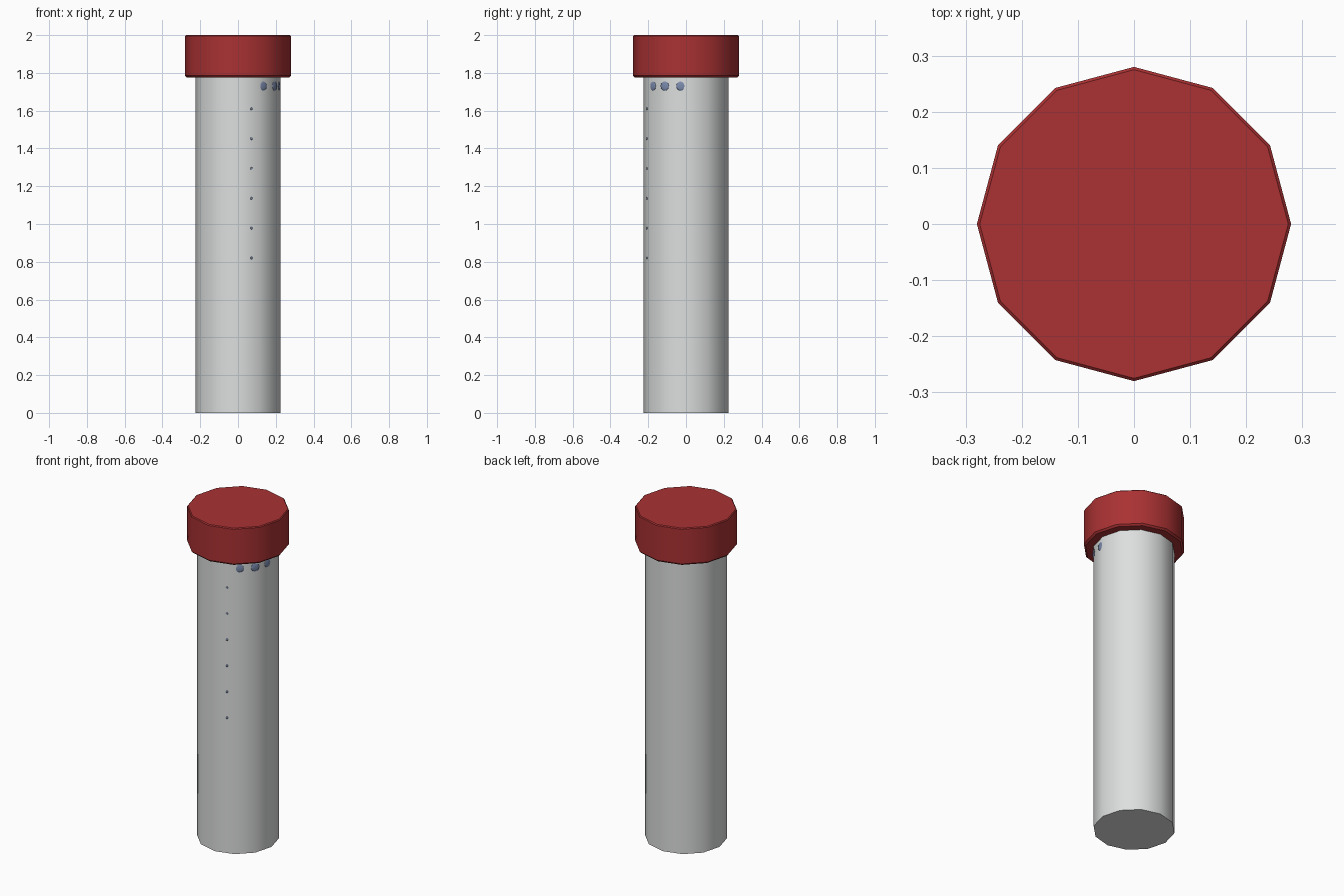
import bpy, bmesh, math
from mathutils import Matrix

if "Cube" in bpy.data.objects:
    bpy.data.objects.remove(bpy.data.objects["Cube"])


def material(name, rgb):
    m = bpy.data.materials.new(name)
    m.diffuse_color = (*rgb, 1)
    m.use_nodes = True
    m.node_tree.nodes["Principled BSDF"].inputs["Base Color"].default_value = m.diffuse_color
    return m


WHITE = material("pale grey", (0.72, 0.74, 0.73))
RED = material("dark red", (0.40, 0.031, 0.033))
BLUE = material("slate blue", (0.20, 0.26, 0.42))
SIDES = 12
R = 0.225


def finish(bm, name, mat, smooth_angle=None):
    bmesh.ops.recalc_face_normals(bm, faces=bm.faces[:])
    me = bpy.data.meshes.new(name)
    bm.to_mesh(me)
    bm.free()
    me.materials.append(mat)
    ob = bpy.data.objects.new(name, me)
    bpy.context.collection.objects.link(ob)
    if smooth_angle:
        bpy.ops.object.select_all(action='DESELECT')
        ob.select_set(True)
        bpy.context.view_layer.objects.active = ob
        bpy.ops.object.shade_smooth_by_angle(angle=math.radians(smooth_angle))
    return ob


def lathe(name, profile, mat):
    """Closed twelve-sided solid from (radius, height) points."""
    bm = bmesh.new()
    rings = []
    for r, z in profile:
        rings.append([bm.verts.new((r * math.cos(k * math.tau / SIDES),
                                    r * math.sin(k * math.tau / SIDES), z))
                      for k in range(SIDES)])
    for a, b in zip(rings, rings[1:]):
        for k in range(SIDES):
            n = (k + 1) % SIDES
            bm.faces.new((a[k], a[n], b[n], b[k]))
    bm.faces.new(rings[0])
    bm.faces.new(rings[-1])
    return finish(bm, name, mat, 40)


def dots(name, places, half_width, half_height):
    """Flattened beads barely rising from the tube wall."""
    bm = bmesh.new()
    for deg, z in places:
        off = math.radians((deg % 30) - 15)
        rad = R * math.cos(math.pi / SIDES) / math.cos(off)
        mtx = (Matrix.Rotation(math.radians(deg), 4, 'Z')
               @ Matrix.Translation((rad, 0, z))
               @ Matrix.Diagonal((0.004, half_width, half_height, 1)))
        bmesh.ops.create_icosphere(bm, subdivisions=2, radius=1, matrix=mtx)
    return finish(bm, name, BLUE, 60)


# Long tube and its overhanging cap
lathe("tube", [(R, 0), (R, 1.80)], WHITE)
lathe("cap", [(0.27, 1.775), (0.28, 1.785), (0.28, 1.995), (0.275, 2.0)], RED)

# Row of spots below the cap and faint graduation marks down the front
dots("spots", [(-53, 1.73), (-30, 1.73), (-7, 1.73)], 0.026, 0.025)
dots("graduation_marks", [(-71, 1.61 - 0.158 * i) for i in range(6)], 0.006, 0.007)
